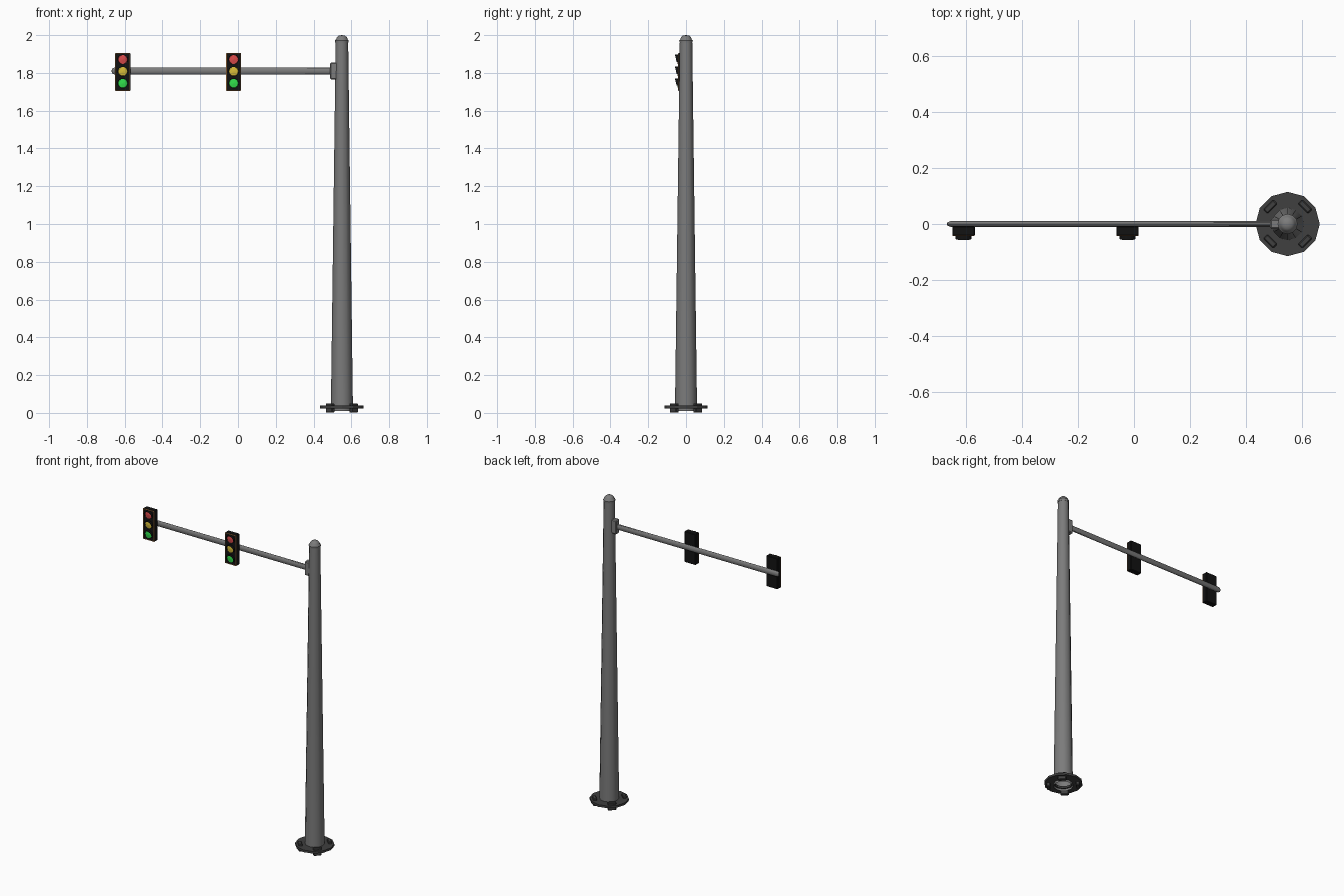
import bpy, bmesh, math
from mathutils import Matrix, Vector

if "Cube" in bpy.data.objects:
    bpy.data.objects.remove(bpy.data.objects["Cube"])

PX = 0.55          # pole centre
ARM_Z = 1.81


def mat(name, r, g, b):
    m = bpy.data.materials.new(name)
    m.diffuse_color = (r, g, b, 1)
    m.use_nodes = True
    m.node_tree.nodes["Principled BSDF"].inputs["Base Color"].default_value = m.diffuse_color
    return m


GREY = mat("pole grey", 0.2, 0.2, 0.2)
DARK = mat("dark base metal", 0.05, 0.05, 0.05)
BLACK = mat("housing black", 0.006, 0.006, 0.006)
TAN = mat("rim orange", 0.45, 0.2, 0.06)
RED = mat("red lens", 0.7, 0.07, 0.07)
YELLOW = mat("yellow lens", 0.68, 0.5, 0.04)
GREEN = mat("green lens", 0.03, 0.72, 0.07)


def finish(name, bm, material, smooth=None):
    bmesh.ops.recalc_face_normals(bm, faces=bm.faces)
    me = bpy.data.meshes.new(name)
    bm.to_mesh(me)
    bm.free()
    me.materials.append(material)
    ob = bpy.data.objects.new(name, me)
    bpy.context.collection.objects.link(ob)
    if smooth:
        bpy.context.view_layer.objects.active = ob
        ob.select_set(True)
        bpy.ops.object.shade_smooth_by_angle(angle=math.radians(smooth))
        ob.select_set(False)
    return ob


def lathe(name, profile, sides, material, closed=False, matrix=Matrix(), smooth=None):
    """Rings of (radius, height) about local z; zero radius closes to a tip."""
    bm = bmesh.new()
    rings = []
    for r, z in profile:
        if r == 0:
            rings.append([bm.verts.new((0, 0, z))] * sides)
        else:
            rings.append([bm.verts.new((r * math.cos(2 * math.pi * i / sides),
                                        r * math.sin(2 * math.pi * i / sides), z))
                          for i in range(sides)])
    pairs = list(zip(rings, rings[1:])) + ([(rings[-1], rings[0])] if closed else [])
    for a, b in pairs:
        for i in range(sides):
            j = (i + 1) % sides
            bm.faces.new(list(dict.fromkeys((a[i], a[j], b[j], b[i]))))
    bm.transform(matrix)
    return finish(name, bm, material, smooth)


def box(name, centre, size, material, rot=0, bevel=0):
    bm = bmesh.new()
    bmesh.ops.create_cube(bm, size=1)
    bm.transform(Matrix.Diagonal((*size, 1)))
    if bevel:
        bmesh.ops.bevel(bm, geom=bm.edges[:], offset=bevel, segments=1, affect='EDGES')
    bm.transform(Matrix.Translation(centre) @ Matrix.Rotation(rot, 4, 'Z'))
    return finish(name, bm, material)


at_pole = Matrix.Translation((PX, 0, 0))

# Tapered pole, open underneath
lathe("pole", [(0.058, 0.01), (0.058, 0.05), (0.033, 1.965), (0, 1.965)],
      12, GREY, matrix=at_pole, smooth=35)
# Domed cap with a small collar
lathe("pole_cap", [(0, 1.96), (0.035, 1.96), (0.036, 1.972), (0.03, 1.978),
                   (0.027, 1.988), (0.017, 1.997), (0, 2.0)],
      12, GREY, matrix=at_pole, smooth=35)
# Base flange ring and its four anchor blocks
lathe("base_flange", [(0.05, 0.024), (0.115, 0.024), (0.115, 0.038), (0.05, 0.038)],
      12, DARK, closed=True, matrix=at_pole)
for i in range(4):
    a = math.pi / 4 + i * math.pi / 2
    box(f"anchor_block_{i}", (PX + 0.088 * math.cos(a), 0.088 * math.sin(a), 0.026),
        (0.022, 0.05, 0.05), DARK, rot=a, bevel=0.004)

# Arm: flattened tube with a rounded free end
arm_m = (Matrix.Translation((0, 0, ARM_Z)) @ Matrix.Diagonal((1, 0.55, 1, 1))
         @ Matrix.Rotation(math.pi / 2, 4, 'Y'))
lathe("arm", [(0, -0.67), (0.012, -0.667), (0.0185, -0.655), (0.0185, 0.53), (0, 0.53)],
      12, GREY, matrix=arm_m, smooth=35)
# Bracket joining arm to pole
box("arm_bracket", (0.51, 0, ARM_Z), (0.045, 0.036, 0.09), GREY, bevel=0.005)


def visor(name, x, z):
    """Hood open at the bottom, facing -y."""
    bm = bmesh.new()
    n, rows = 10, []
    for i in range(n + 1):
        a = math.radians(-30 + 240 * i / n)
        c, s = math.cos(a), math.sin(a)
        tip = -0.05 - 0.008 * (s + 0.5) / 1.5
        rows.append([bm.verts.new((x + r * c, y, z + r * s * 0.9))
                     for r, y in ((0.029, -0.04), (0.029, tip), (0.026, tip), (0.026, -0.04))])
    for p, q in zip(rows, rows[1:]):
        for k in range(4):
            bm.faces.new((p[k], p[(k + 1) % 4], q[(k + 1) % 4], q[k]))
    bm.faces.new(rows[0])
    bm.faces.new(rows[-1])
    finish(name, bm, BLACK)


# Two signal heads
for k, x in enumerate((-0.61, -0.023)):
    box(f"signal_housing_{k}", (x, -0.025, ARM_Z - 0.005), (0.08, 0.034, 0.2), BLACK, bevel=0.003)
    # thin coloured rim around the front face
    for s in (-1, 1):
        box(f"rim_side_{k}_{s}", (x + s * 0.0375, -0.0415, ARM_Z - 0.005),
            (0.004, 0.003, 0.197), TAN)
        box(f"rim_end_{k}_{s}", (x, -0.0415, ARM_Z - 0.005 + s * 0.0965),
            (0.072, 0.003, 0.004), TAN)
    for label, dz, m in (("red", 0.063, RED), ("yellow", 0, YELLOW), ("green", -0.063, GREEN)):
        z = ARM_Z + dz - 0.002
        lens = Matrix.Translation((x, -0.041, z)) @ Matrix.Rotation(math.pi / 2, 4, 'X')
        lathe(f"{label}_lens_{k}", [(0.026, 0), (0.024, 0.004), (0, 0.007)], 10, m, matrix=lens)
        visor(f"{label}_visor_{k}", x, z)
